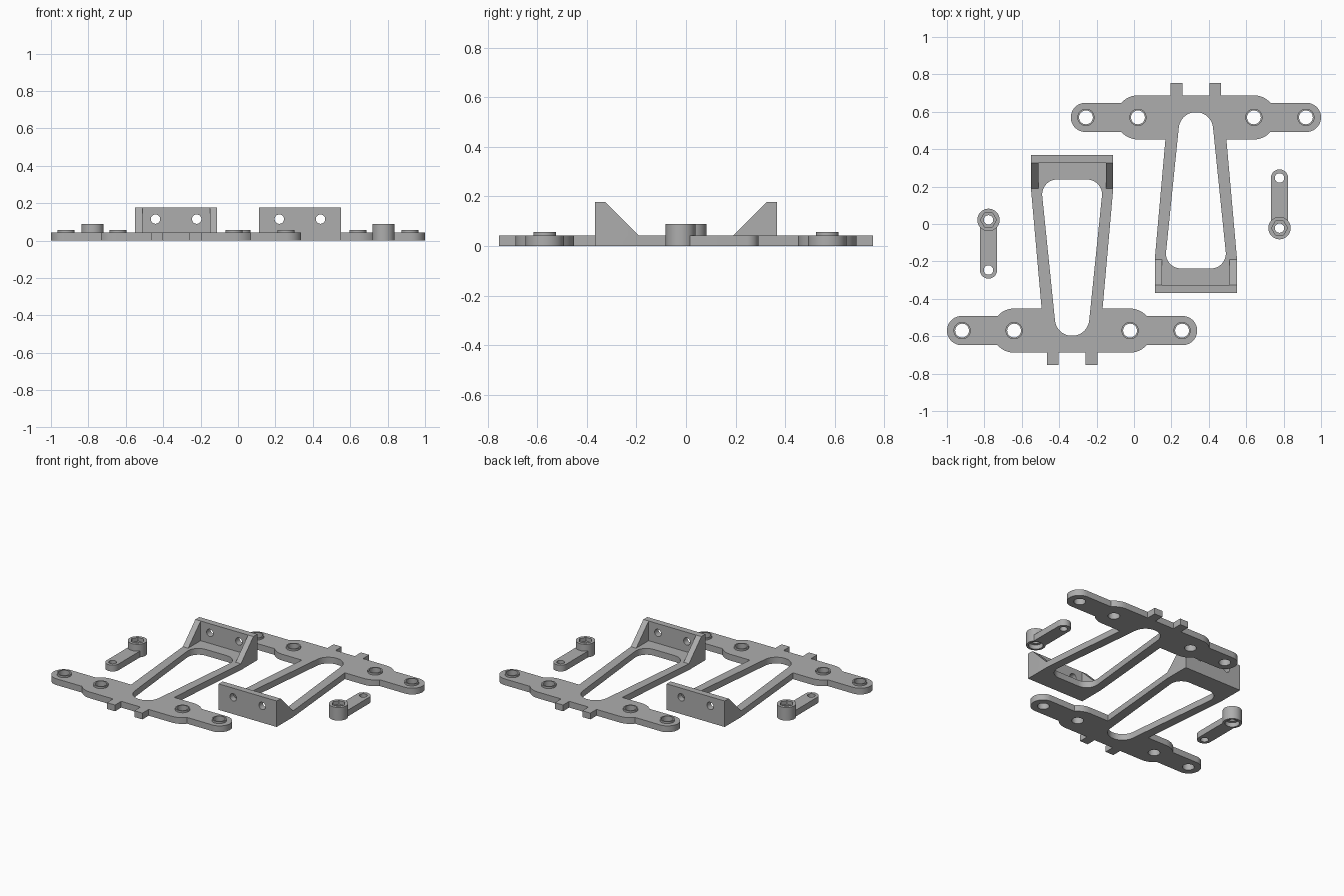
import bpy, bmesh, math
from mathutils import Matrix, Vector

old = bpy.data.objects.get("Cube")
if old:
    bpy.data.objects.remove(old, do_unlink=True)

grey = bpy.data.materials.new("plain grey")
grey.use_nodes = True
colour = (0.42, 0.42, 0.42, 1)
grey.diffuse_color = colour
grey.node_tree.nodes["Principled BSDF"].inputs["Base Color"].default_value = colour

PLATE = 0.043      # plate thickness
WALL = 0.178       # height of upright wall
CX = 0.331         # centre line of the frame


def arc(cx, cy, r, a0, a1, n=12):
    angles = [math.radians(a0 + (a1 - a0) * i / n) for i in range(n + 1)]
    return [(cx + r * math.cos(a), cy + r * math.sin(a)) for a in angles]


def circle(cx, cy, r, n=32):
    return arc(cx, cy, r, 0, 360 - 360 / n, n - 1)


def mirrored(half):
    half = [p for p in half if abs(p[0]) > 1e-4]
    full = half + [(-x, y) for x, y in reversed(half)]
    return [(CX + x, y) for x, y in full]


def prism(name, points, lo, hi, axis="z"):
    """Extrude a closed profile along z (xy points), y (xz points) or x (yz points)."""
    place = {"z": lambda a, b, c: (a, b, c),
             "y": lambda a, b, c: (a, c, b),
             "x": lambda a, b, c: (c, a, b)}[axis]
    bm = bmesh.new()
    face = bm.faces.new([bm.verts.new(place(a, b, lo)) for a, b in points])
    side = bmesh.ops.extrude_face_region(bm, geom=[face])["geom"]
    move = Vector(place(0, 0, hi - lo))
    bmesh.ops.translate(bm, vec=move, verts=[v for v in side if isinstance(v, bmesh.types.BMVert)])
    bmesh.ops.recalc_face_normals(bm, faces=bm.faces)
    mesh = bpy.data.meshes.new(name)
    bm.to_mesh(mesh)
    bm.free()
    mesh.materials.append(grey)
    ob = bpy.data.objects.new(name, mesh)
    bpy.context.collection.objects.link(ob)
    return ob


def combine(body, adds, cuts):
    """Join the additions, take away the cutters, and bake the result."""
    for tool, op in [(t, "UNION") for t in adds] + [(t, "DIFFERENCE") for t in cuts]:
        mod = body.modifiers.new(op.title(), "BOOLEAN")
        mod.operation, mod.solver, mod.object = op, "EXACT", tool
        tool.hide_render = True
    graph = bpy.context.evaluated_depsgraph_get()
    baked = bpy.data.meshes.new_from_object(body.evaluated_get(graph))
    body.modifiers.clear()
    body.data = baked
    for tool in adds + cuts:
        bpy.data.objects.remove(tool, do_unlink=True)
    bpy.ops.object.select_all(action="DESELECT")
    body.select_set(True)
    bpy.context.view_layer.objects.active = body
    bpy.ops.object.shade_smooth_by_angle(angle=math.radians(30))


def turned_copy(ob, name):
    twin = ob.copy()
    twin.data = ob.data.copy()
    twin.name = name
    twin.matrix_world = Matrix.Rotation(math.pi, 4, "Z")
    bpy.context.collection.objects.link(twin)


# Flat frame: tapered legs, crossbar with rounded ends, two tabs
BAR_Y = 0.57
outline = [(0.22, -0.368), (0.22, -0.19), (0.163, 0.452)]
outline += arc(0.31, BAR_Y, 0.118, -90, -41, 6)
outline += arc(0.591, BAR_Y, 0.078, -90, 90, 20)
outline += arc(0.31, BAR_Y, 0.118, 41, 90, 6)
outline += [(0.135, 0.688), (0.135, 0.755), (0.073, 0.755), (0.073, 0.688)]
frame = prism("left_frame", mirrored(outline), 0, PLATE)

# Upright wall with a sloping gusset at each end
wall = [(CX - 0.22, 0), (CX + 0.22, 0), (CX + 0.22, WALL), (CX - 0.22, WALL)]
adds = [prism("wall", wall, -0.368, -0.325, "y")]
gusset = [(-0.368, 0), (-0.19, 0), (-0.19, PLATE), (-0.325, WALL), (-0.368, WALL)]
for x in (CX - 0.22, CX + 0.18):
    adds.append(prism("gusset", gusset, x, x + 0.04, "x"))

# Window, pivot bosses and bolt holes
window = arc(0.08, -0.158, 0.08, -90, 6) + arc(0, 0.506, 0.092, 6, 90)
cuts = [prism("window", mirrored(window), -0.1, 0.1)]
for u in (-0.588, -0.31, 0.31, 0.588):
    adds.append(prism("boss", circle(CX + u, BAR_Y, 0.046), 0, 0.056))
    cuts.append(prism("pivot_hole", circle(CX + u, BAR_Y, 0.037), -0.1, 0.1))
for u in (-0.11, 0.11):
    cuts.append(prism("bolt_hole", circle(CX + u, 0.115, 0.025), -0.5, -0.2, "y"))
combine(frame, adds, cuts)
turned_copy(frame, "right_frame")

# Link arm: rounded bar with a hub, hexagonal pocket and round recess below
AX, HUB_Y, TIP_Y = 0.778, -0.022, 0.246
bar = arc(AX, TIP_Y, 0.046, 0, 180, 16) + arc(AX, HUB_Y, 0.046, 180, 360, 16)
arm = prism("left_link_arm", bar, 0, PLATE)
hub = prism("hub", circle(AX, HUB_Y, 0.06), 0, 0.09)
combine(arm, [hub], [
    prism("tip_hole", circle(AX, TIP_Y, 0.025), -0.1, 0.1),
    prism("hub_hole", circle(AX, HUB_Y, 0.025), -0.1, 0.2),
    prism("hex_pocket", circle(AX, HUB_Y, 0.043, 6), 0.065, 0.2),
    prism("round_recess", circle(AX, HUB_Y, 0.045), -0.1, 0.03)])
turned_copy(arm, "right_link_arm")
